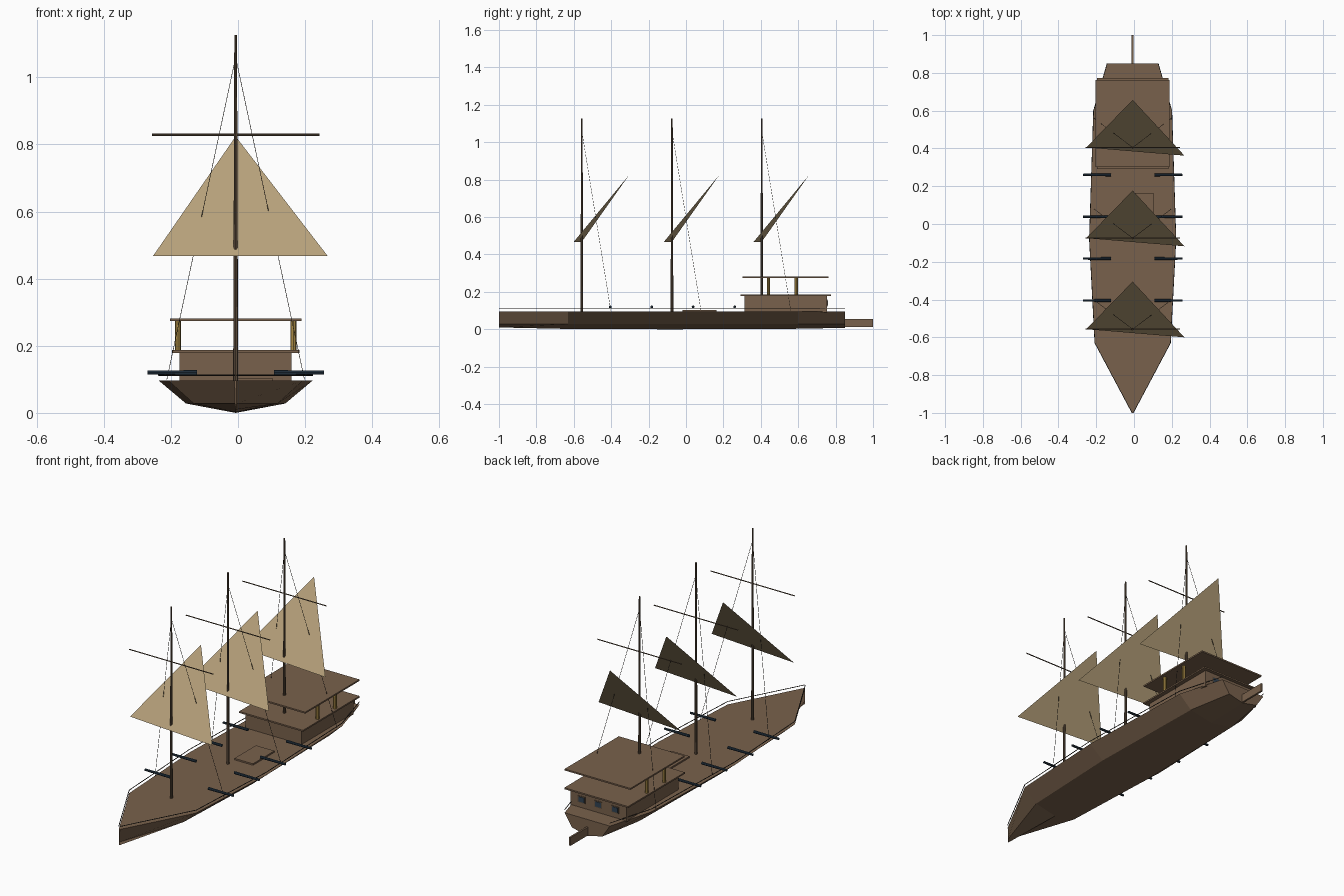
import bpy, bmesh, math
from mathutils import Vector

if "Cube" in bpy.data.objects:
    bpy.data.objects.remove(bpy.data.objects["Cube"])

CX = -0.007  # ship centreline


def mat(name, rgb):
    m = bpy.data.materials.new(name)
    m.diffuse_color = (*rgb, 1)
    m.use_nodes = True
    m.node_tree.nodes["Principled BSDF"].inputs["Base Color"].default_value = m.diffuse_color
    return m


WOOD = mat("brown_wood", (0.19, 0.12, 0.072))
SPAR = mat("dark_wood", (0.12, 0.08, 0.05))
ROPE = mat("dark_rope", (0.03, 0.025, 0.02))
CLOTH = mat("sail_cloth", (0.47, 0.355, 0.195))
IRON = mat("blue_iron", (0.022, 0.042, 0.065))
GLASS = mat("window_glass", (0.03, 0.055, 0.085))
GOLD = mat("gold_trim", (0.40, 0.26, 0.06))


def finish(name, bm, material):
    me = bpy.data.meshes.new(name)
    bm.to_mesh(me)
    bm.free()
    me.materials.append(material)
    ob = bpy.data.objects.new(name, me)
    bpy.context.collection.objects.link(ob)
    return ob


def box(name, x, y, z, material):
    """Box from (min, max) ranges, x measured from the centreline."""
    bm = bmesh.new()
    bmesh.ops.create_cube(bm, size=1)
    for v in bm.verts:
        v.co = [(a + b) / 2 + c * (b - a) for c, (a, b) in zip(v.co, (x, y, z))]
        v.co.x += CX
    return finish(name, bm, material)


def rod(name, a, b, r1, r2, material, sides=8):
    """Tapered cylinder between two points."""
    a, b = Vector(a), Vector(b)
    a.x += CX
    b.x += CX
    d = b - a
    bm = bmesh.new()
    bmesh.ops.create_cone(bm, cap_ends=True, segments=sides, radius1=r1,
                          radius2=r2, depth=d.length)
    q = d.to_track_quat('Z', 'Y')
    for v in bm.verts:
        v.co = q @ v.co + (a + b) / 2
    return finish(name, bm, material)


# Hull: y, deck half width, chine half width, keel height
DECK = 0.096
stations = [(-1.0, 0.003, 0.002, 0.010), (-0.63, 0.200, 0.125, 0.002),
            (-0.08, 0.229, 0.148, 0.0), (0.60, 0.207, 0.135, 0.003),
            (0.85, 0.135, 0.090, 0.008)]
bm = bmesh.new()
rings = []
for y, w, c, k in stations:
    pts = [(-w, DECK), (-c, 0.028), (0, k), (c, 0.028), (w, DECK)]
    rings.append([bm.verts.new((CX + x, y, z)) for x, z in pts])
for r, s in zip(rings, rings[1:]):
    for i in range(5):
        j = (i + 1) % 5
        bm.faces.new((r[i], r[j], s[j], s[i]))
bm.faces.new(rings[0])
bm.faces.new(rings[-1])
bmesh.ops.recalc_face_normals(bm, faces=bm.faces)
finish("hull", bm, WOOD)

# Thin rail wires above the deck edge
for side in (-1, 1):
    for p, q in zip(stations, stations[1:]):
        rod("rail", (side * p[1], p[0], 0.112), (side * q[1], q[0], 0.112),
            0.002, 0.002, ROPE, 6)

# Rudder and deck hatch
box("rudder", (-0.005, 0.005), (0.84, 1.0), (0.012, 0.056), WOOD)
box("hatch", (0.0, 0.11), (-0.02, 0.163), (0.094, 0.104), WOOD)

# Stern cabin with upper deck, posts and roof
box("cabin", (-0.167, 0.167), (0.313, 0.755), (0.09, 0.181), WOOD)
box("upper_deck", (-0.190, 0.190), (0.291, 0.774), (0.179, 0.187), WOOD)
box("roof", (-0.196, 0.196), (0.302, 0.763), (0.274, 0.282), WOOD)
for side in (-1, 1):
    for y in (0.441, 0.590):
        rod("roof_post", (side * 0.172, y, 0.186), (side * 0.172, y, 0.275),
            0.009, 0.009, GOLD, 8)

# Stern windows with frames
for x in (-0.1, 0.0, 0.1):
    box("window_frame", (x - 0.022, x + 0.022), (0.752, 0.757), (0.122, 0.158), SPAR)
    box("window_pane", (x - 0.017, x + 0.017), (0.752, 0.759), (0.127, 0.153), GLASS)

# Masts with yard, sail and stays
for y in (-0.557, -0.075, 0.405):
    rod("mast", (0, y, 0.09), (0, y, 1.126), 0.0075, 0.004, SPAR)
    rod("yard", (-0.25, y, 0.829), (0.25, y, 0.829), 0.003, 0.003, SPAR, 6)
    bm = bmesh.new()
    corners = [(-0.253, y, 0.468), (0.267, y - 0.043, 0.468), (CX, y + 0.252, 0.824)]
    bm.faces.new([bm.verts.new(c) for c in corners])
    finish("sail", bm, CLOTH)
    for side in (-1, 1):
        rod("stay", (0, y, 1.06), (side * 0.205, y + 0.155, 0.1),
            0.001, 0.001, ROPE, 4)

# Cannons along both sides
for y in (-0.405, -0.183, 0.038, 0.260):
    for side in (-1, 1):
        rod("cannon", (side * 0.115, y, 0.12), (side * 0.263, y, 0.12),
            0.0075, 0.006, IRON)
